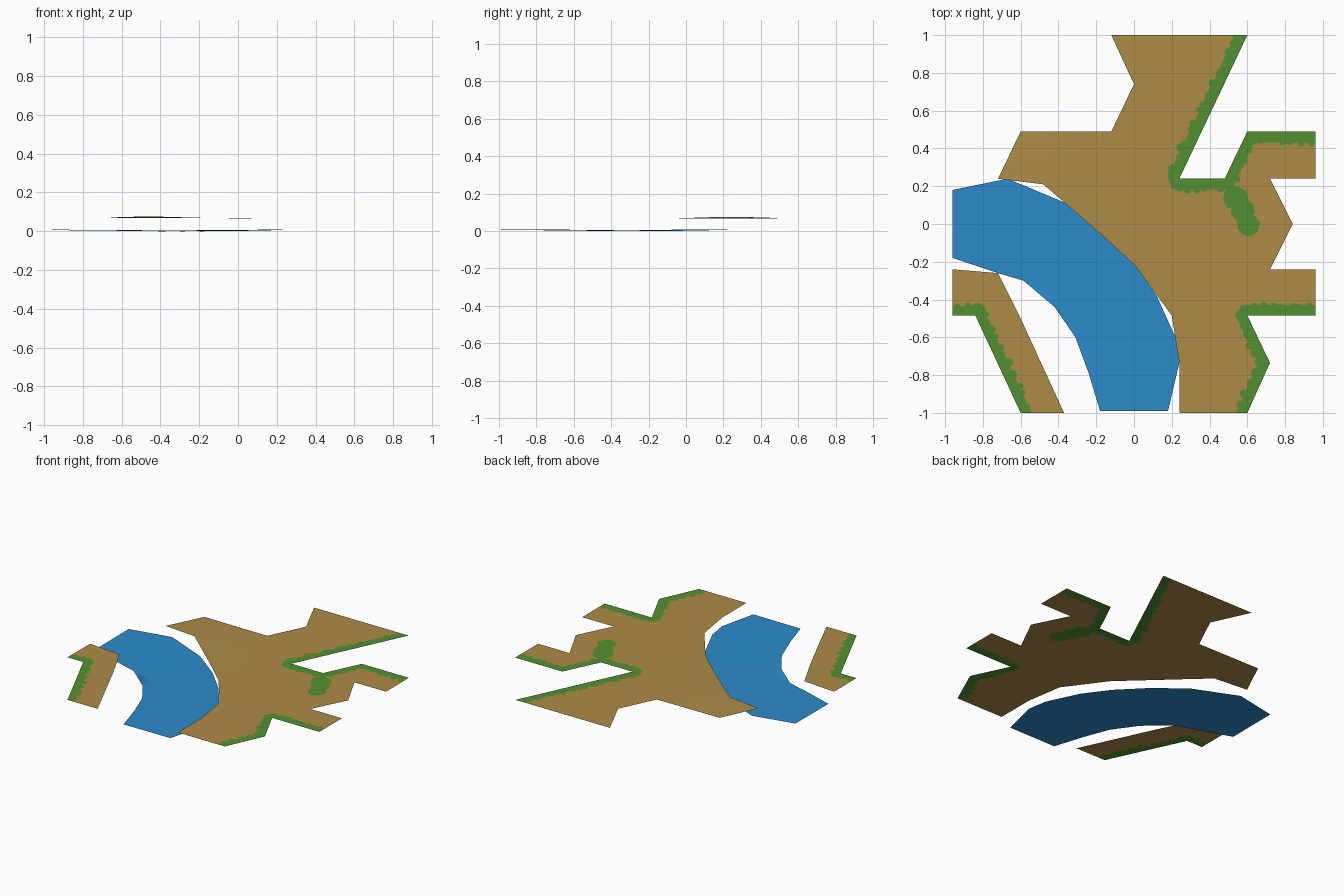
import bpy
import math
import random
from mathutils import Vector
from mathutils.geometry import delaunay_2d_cdt

random.seed(4)
cube = bpy.data.objects.get("Cube")
if cube:
    bpy.data.objects.remove(cube, do_unlink=True)


def make_material(name, colour):
    mat = bpy.data.materials.new(name)
    mat.use_nodes = True
    mat.diffuse_color = (*colour, 1)
    mat.node_tree.nodes["Principled BSDF"].inputs["Base Color"].default_value = (*colour, 1)
    return mat


earth = make_material("earth brown", (0.42, 0.26, 0.062))
grass = make_material("grass green", (0.086, 0.28, 0.032))
water = make_material("water blue", (0.024, 0.26, 0.60))


def tuft(centre, radius):
    """Irregular leafy blob outline."""
    sides = 9
    turn = random.uniform(0, math.tau)
    ring = []
    for i in range(sides):
        angle = turn + math.tau * i / sides
        reach = radius * random.uniform(0.85, 1.12)
        ring.append(centre + Vector((math.cos(angle), math.sin(angle))) * reach)
    return ring


def grass_border(path, width=0.052):
    """Strips along a path with tufts on their rims."""
    shapes = []
    points = [Vector(p) for p in path]
    for a, b in zip(points, points[1:]):
        along = (b - a).normalized()
        side = Vector((-along.y, along.x))
        start, end = a - along * 0.03, b + along * 0.03
        w = side * width
        shapes.append([start - w, end - w, end + w, start + w])
        length = (b - a).length
        steps = max(2, round(length / 0.055))
        for i in range(steps):
            spot = a + along * length * (i + random.uniform(0.2, 0.8)) / steps
            for sign in (-1, 1):
                offset = side * sign * width * random.uniform(0.8, 1.1)
                shapes.append(tuft(spot + offset, random.uniform(0.013, 0.024)))
    for p in points[1:-1]:
        shapes.append(tuft(p, 0.065))
    return shapes


def sheet(name, outline, height, base, patches=()):
    """Flat sheet cut along its patches, which take the second material."""
    verts, loops = [], []
    for shape in [[Vector(p) for p in outline], *patches]:
        loops.append(list(range(len(verts), len(verts) + len(shape))))
        verts += shape
    # loose points let the surface roll gently
    step = 0.1
    verts += [Vector((i * step + 0.013, j * step + 0.017))
              for i in range(-9, 10) for j in range(-9, 10)]
    coords, _, faces, _, _, origins = delaunay_2d_cdt(verts, [], loops, 0, 1e-5)
    kept = [(f, o) for f, o in zip(faces, origins) if 0 in o]
    used = sorted({v for f, _ in kept for v in f})
    index = {v: i for i, v in enumerate(used)}
    mesh = bpy.data.meshes.new(name)
    mesh.from_pydata([(coords[v].x, coords[v].y, height(coords[v])) for v in used],
                     [], [[index[v] for v in f] for f, _ in kept])
    mesh.materials.append(base)
    if patches:
        mesh.materials.append(grass)
    for poly, (_, origin) in zip(mesh.polygons, kept):
        poly.material_index = int(len(origin) > 1)
        poly.use_smooth = True
    mesh.update()
    obj = bpy.data.objects.new(name, mesh)
    bpy.context.collection.objects.link(obj)
    return obj


def land_height(p):
    away = (p - Vector((-0.48, 0.22))).length
    return 0.067 + 0.009 * math.exp(-(away / 0.26) ** 2)


def river_height(p):
    return 0.008 * min(1, abs(p.x - p.y))


# Large bank with its grassy borders and a round clump
bank_outline = [
    (-0.12, 1), (-0.0, 0.74), (-0.12, 0.49), (-0.6, 0.49), (-0.72, 0.24),
    (-0.48, 0.21), (-0.37, 0.115), (-0.18, -0.05), (0.005, -0.22),
    (0.2, -0.485), (0.24, -0.74), (0.24, -1), (0.6, -1), (0.72, -0.735),
    (0.6, -0.485), (0.96, -0.485), (0.96, -0.24), (0.72, -0.24), (0.84, 0),
    (0.72, 0.24), (0.96, 0.24), (0.96, 0.49), (0.6, 0.49), (0.48, 0.24),
    (0.24, 0.24), (0.6, 1)]
north_edge = [(0.6, 1), (0.24, 0.24), (0.48, 0.24), (0.6, 0.49), (0.96, 0.49)]
south_edge = [(0.96, -0.485), (0.6, -0.485), (0.72, -0.735), (0.6, -1)]
clump = [tuft(Vector((0.6, 0.0)), 0.064), tuft(Vector((0.57, 0.07)), 0.065),
         tuft(Vector((0.54, 0.14)), 0.065)]
sheet("large_bank", bank_outline, land_height, earth,
      grass_border(north_edge, 0.058) + grass_border(south_edge, 0.056) + clump)

# Small bank on the inside of the bend
small_outline = [(-0.96, -0.24), (-0.96, -0.485), (-0.84, -0.485), (-0.6, -1),
                 (-0.37, -1), (-0.6, -0.5), (-0.72, -0.26)]
small_edge = [(-0.96, -0.485), (-0.84, -0.485), (-0.6, -1)]
sheet("small_bank", small_outline, land_height, earth, grass_border(small_edge))

# Curved river
river_outline = [
    (-0.96, 0.18), (-0.96, -0.18), (-0.72, -0.26), (-0.585, -0.3),
    (-0.42, -0.44), (-0.31, -0.6), (-0.24, -0.79), (-0.18, -0.99),
    (0.18, -0.99), (0.24, -0.735), (0.22, -0.6), (0.12, -0.38),
    (0.0, -0.21), (-0.17, -0.035), (-0.37, 0.115), (-0.67, 0.24)]
sheet("river", river_outline, river_height, water)
